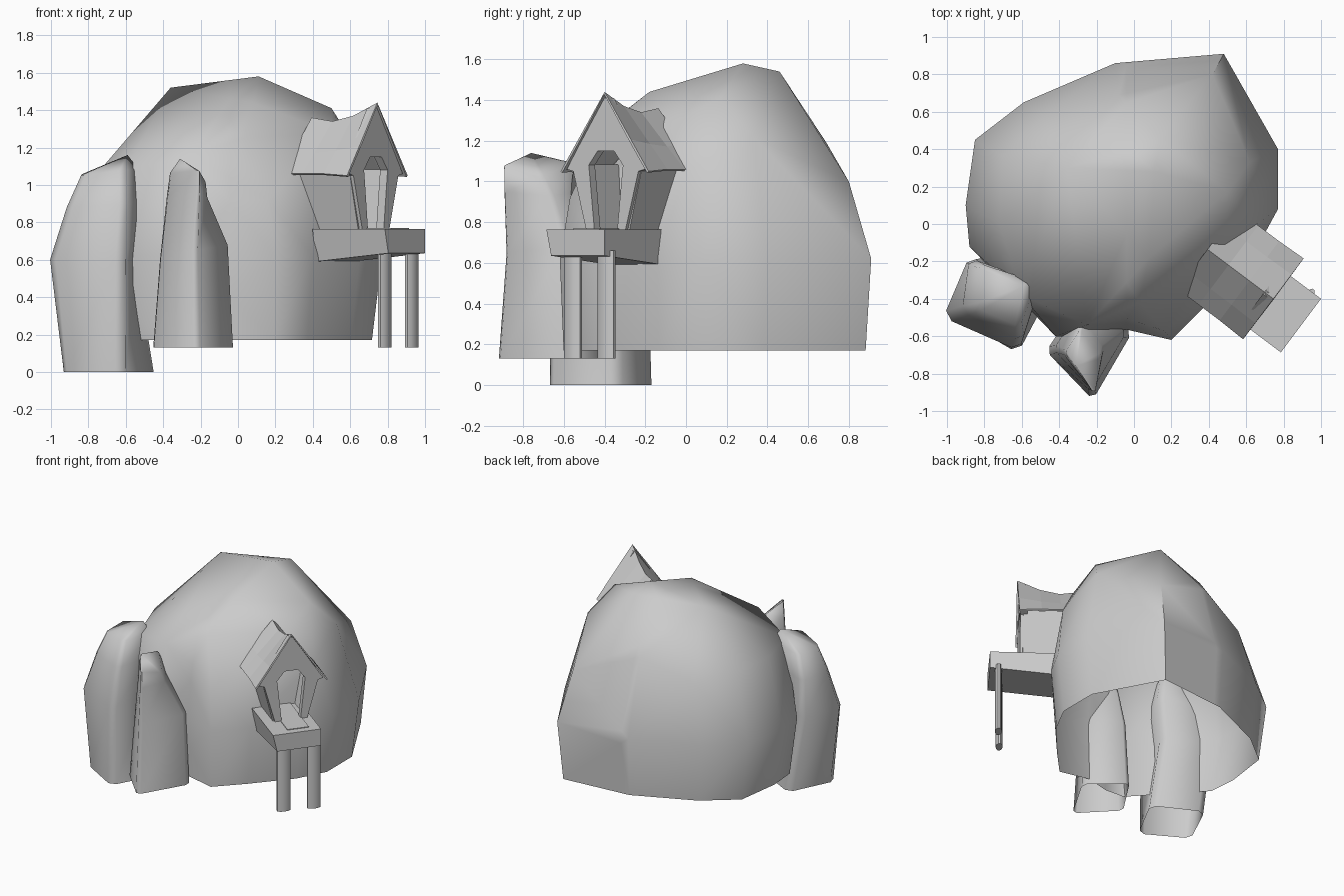
import bpy, bmesh, math
from mathutils import Vector

cube = bpy.data.objects.get("Cube")
if cube:
    bpy.data.objects.remove(cube, do_unlink=True)

stone = bpy.data.materials.new("light_grey")
stone.use_nodes = True
GREY = (0.6, 0.6, 0.6, 1)
stone.diffuse_color = GREY
stone.node_tree.nodes["Principled BSDF"].inputs["Base Color"].default_value = GREY


def finish(name, bm, smooth=None):
    """Turn a bmesh into a named object, optionally smooth shaded."""
    bmesh.ops.recalc_face_normals(bm, faces=bm.faces[:])
    mesh = bpy.data.meshes.new(name)
    bm.to_mesh(mesh)
    bm.free()
    mesh.materials.append(stone)
    obj = bpy.data.objects.new(name, mesh)
    bpy.context.scene.collection.objects.link(obj)
    if smooth:
        bpy.ops.object.select_all(action='DESELECT')
        bpy.context.view_layer.objects.active = obj
        obj.select_set(True)
        bpy.ops.object.shade_smooth_by_angle(angle=math.radians(smooth))
    return obj


def bridge(bm, rings, closed=True):
    """Join successive rings of vertices with quads."""
    for a, b in zip(rings, rings[1:]):
        n = len(a)
        for i in range(n if closed else n - 1):
            j = (i + 1) % n
            bm.faces.new((a[i], a[j], b[j], b[i]))


# Main boulder: hull around an outline, its foot and the crown points
BASE = 0.17
outline = [(-0.88, -0.12), (-0.9, 0.1), (-0.85, 0.45), (-0.59, 0.65), (-0.1, 0.86),
           (0.2, 0.88), (0.48, 0.91), (0.77, 0.4), (0.77, 0.08), (0.65, -0.14),
           (0.4, -0.42), (0.2, -0.62), (-0.25, -0.61), (-0.42, -0.6)]
crown = [(-0.36, 0.3, 1.52), (0.11, 0.28, 1.58), (0.14, 0.46, 1.54),
         (0.08, -0.18, 1.44), (0.5, 0.17, 1.41), (0.03, -0.42, 1.25),
         (0.5, -0.09, 1.28), (0.66, 0.0, 1.05), (0.27, -0.33, 1.08),
         (0.16, -0.57, 0.92), (-0.25, -0.54, 1.16), (-0.72, 0.0, 1.1),
         (-0.7, 0.36, 1.12), (-0.08, 0.69, 1.19), (0.42, 0.8, 1.0),
         (0.62, 0.33, 1.22), (-0.48, 0.58, 1.05), (-0.6, -0.38, 1.08)]
bm = bmesh.new()
for x, y in outline:
    bm.verts.new((x, y, 0.62))
    bm.verts.new((x * 0.93, y * 0.97, BASE))
for p in crown:
    bm.verts.new(p)
bmesh.ops.convex_hull(bm, input=bm.verts[:])
bmesh.ops.delete(bm, geom=[v for v in bm.verts if not v.link_faces], context='VERTS')
floor = [f for f in bm.faces if all(v.co.z < BASE + 0.01 for v in f.verts)]
bmesh.ops.delete(bm, geom=floor, context='FACES')
# Shallow hollow down the front, between the two lobes
cut = bmesh.ops.bisect_plane(bm, geom=bm.verts[:] + bm.edges[:] + bm.faces[:],
                             plane_co=(-0.04, 0, 0), plane_no=(1, 0, 0))
for v in cut["geom_cut"]:
    if isinstance(v, bmesh.types.BMVert) and v.co.y < -0.45 and v.co.z < 1.1:
        v.co.y += 0.05
bmesh.ops.triangulate(bm, faces=bm.faces[:])
finish("main_boulder", bm, 60)


def pillar(name, levels, tip, rounding):
    """Four-cornered standing rock, open below, with rounded corners and a tip."""
    bm = bmesh.new()
    rings = []
    for corners in levels:
        pts = [Vector(c) for c in corners]
        ring = []
        for i, p in enumerate(pts):
            ring += [p.lerp(pts[i - 1], rounding), p.lerp(pts[(i + 1) % 4], rounding)]
        rings.append([bm.verts.new(p) for p in ring])
    bridge(bm, rings)
    top, apex = rings[-1], bm.verts.new(tip)
    for i in range(len(top)):
        bm.faces.new((top[i - 1], top[i], apex))
    finish(name, bm, 65)


# Two standing rocks at the front
pillar("left_standing_rock", [
    [(-0.95, -0.5, 0), (-0.62, -0.69, 0), (-0.43, -0.33, 0), (-0.78, -0.15, 0)],
    [(-1.02, -0.5, 0.6), (-0.61, -0.68, 0.6), (-0.54, -0.33, 0.6), (-0.88, -0.17, 0.6)],
    [(-0.92, -0.47, 0.88), (-0.6, -0.63, 0.9), (-0.5, -0.32, 0.92), (-0.88, -0.18, 0.88)],
    [(-0.84, -0.45, 1.05), (-0.61, -0.55, 1.08), (-0.52, -0.31, 1.08), (-0.83, -0.21, 1.06)],
], (-0.59, -0.33, 1.16), 0.11)
pillar("front_standing_rock", [
    [(-0.47, -0.68, 0.13), (-0.22, -0.94, 0.13), (-0.01, -0.58, 0.13), (-0.26, -0.36, 0.13)],
    [(-0.43, -0.67, 0.6), (-0.23, -0.9, 0.65), (-0.04, -0.58, 0.68), (-0.26, -0.4, 0.65)],
    [(-0.39, -0.68, 0.93), (-0.21, -0.91, 0.95), (-0.16, -0.66, 0.93), (-0.28, -0.5, 0.95)],
    [(-0.37, -0.69, 1.06), (-0.21, -0.91, 1.08), (-0.17, -0.7, 1.01), (-0.29, -0.57, 1.1)],
], (-0.31, -0.76, 1.14), 0.08)

# Local frame of the hut: u points out of the door, v runs across it
FRONT = Vector((0.745, -0.4, 0))
U, V = Vector((0.8, -0.6, 0)), Vector((0.6, 0.8, 0))


def at(u, v, z):
    return FRONT + U * u + V * v + Vector((0, 0, z))


def thicken(obj, amount, offset=-1):
    mod = obj.modifiers.new("thickness", 'SOLIDIFY')
    mod.thickness, mod.offset = amount, offset


# Sagging roof: (u, ridge height, eave height, eave half width)
sections = [(0.0, 1.44, 1.05, 0.27), (-0.16, 1.37, 1.06, 0.265),
            (-0.3, 1.34, 1.06, 0.265), (-0.44, 1.36, 1.06, 0.265)]
bm = bmesh.new()
rings = []
for u, ridge, eave, half in sections:
    mid = eave + (ridge - eave) * 0.4
    profile = [(-half, eave), (-half * 0.6, mid), (0, ridge), (half * 0.6, mid), (half, eave)]
    rings.append([bm.verts.new(at(u, v, z)) for v, z in profile])
bridge(bm, rings, closed=False)
thicken(finish("roof", bm), 0.012)


def wall(name, u, outer, inner):
    """Gabled wall made as a strip between an outer outline and an opening."""
    bm = bmesh.new()
    rows = [[bm.verts.new(at(u, v, z)) for v, z in row] for row in (outer, inner)]
    bridge(bm, rows, closed=False)
    return finish(name, bm)


def mirrored(half):
    return half + [(-v, z) for v, z in reversed(half)]


gable = mirrored([(-0.12, 0.76), (-0.2, 1.05), (-0.24, 1.06), (-0.012, 1.41)])
door = mirrored([(-0.07, 0.76), (-0.1, 1.04), (-0.105, 1.08), (-0.05, 1.15)])
thicken(wall("front_wall", -0.035, gable, door), 0.05, 0)
back = [(v, min(z, 1.28)) for v, z in gable]
window = mirrored([(-0.05, 0.98), (-0.05, 1.03), (-0.05, 1.06), (-0.03, 1.1)])
thicken(wall("back_wall", -0.38, back + back[:1], window + window[:1]), 0.03, 0)

# Side walls lean outward toward the eaves
for side, name in ((-1, "right_side_wall"), (1, "left_side_wall")):
    bm = bmesh.new()
    low, high = [[bm.verts.new(at(u, side * v, z)) for u in (-0.03, -0.4)]
                 for v, z in ((0.12, 0.76), (0.2, 1.08))]
    bridge(bm, [low, high], closed=False)
    thicken(finish(name, bm), 0.02, 0)


def block(name, u0, u1, v0, v1, z0, z1, drop=0.0, taper=0.0):
    """Box in the hut frame; the rear underside may hang lower."""
    bm = bmesh.new()
    plan = [(u0, v0), (u1, v0), (u1, v1), (u0, v1)]
    low = [bm.verts.new(at(u, v + (taper if v == v0 else 0), z0 - (drop if u == u0 else 0)))
           for u, v in plan]
    high = [bm.verts.new(at(u, v, z1)) for u, v in plan]
    bridge(bm, [low, high])
    bm.faces.new(low)
    bm.faces.new(high)
    finish(name, bm)


# Deck with a floor plank running through the door
block("deck", -0.28, 0.204, -0.205, 0.153, 0.635, 0.765, drop=0.045, taper=0.03)
block("floor_plank", -0.28, 0.15, -0.08, 0.08, 0.765, 0.77)

# Two oval stilts under the front edge
for name, x, y in (("right_stilt", 0.785, -0.555), ("left_stilt", 0.93, -0.39)):
    bm = bmesh.new()
    rings = []
    for z in (0.13, 0.66):
        angles = [math.tau * i / 10 for i in range(10)]
        rings.append([bm.verts.new(Vector((x, y, z)) + U * 0.025 * math.cos(a)
                                   + V * 0.052 * math.sin(a)) for a in angles])
    bridge(bm, rings)
    for ring in rings:
        bm.faces.new(ring)
    finish(name, bm, 50)
